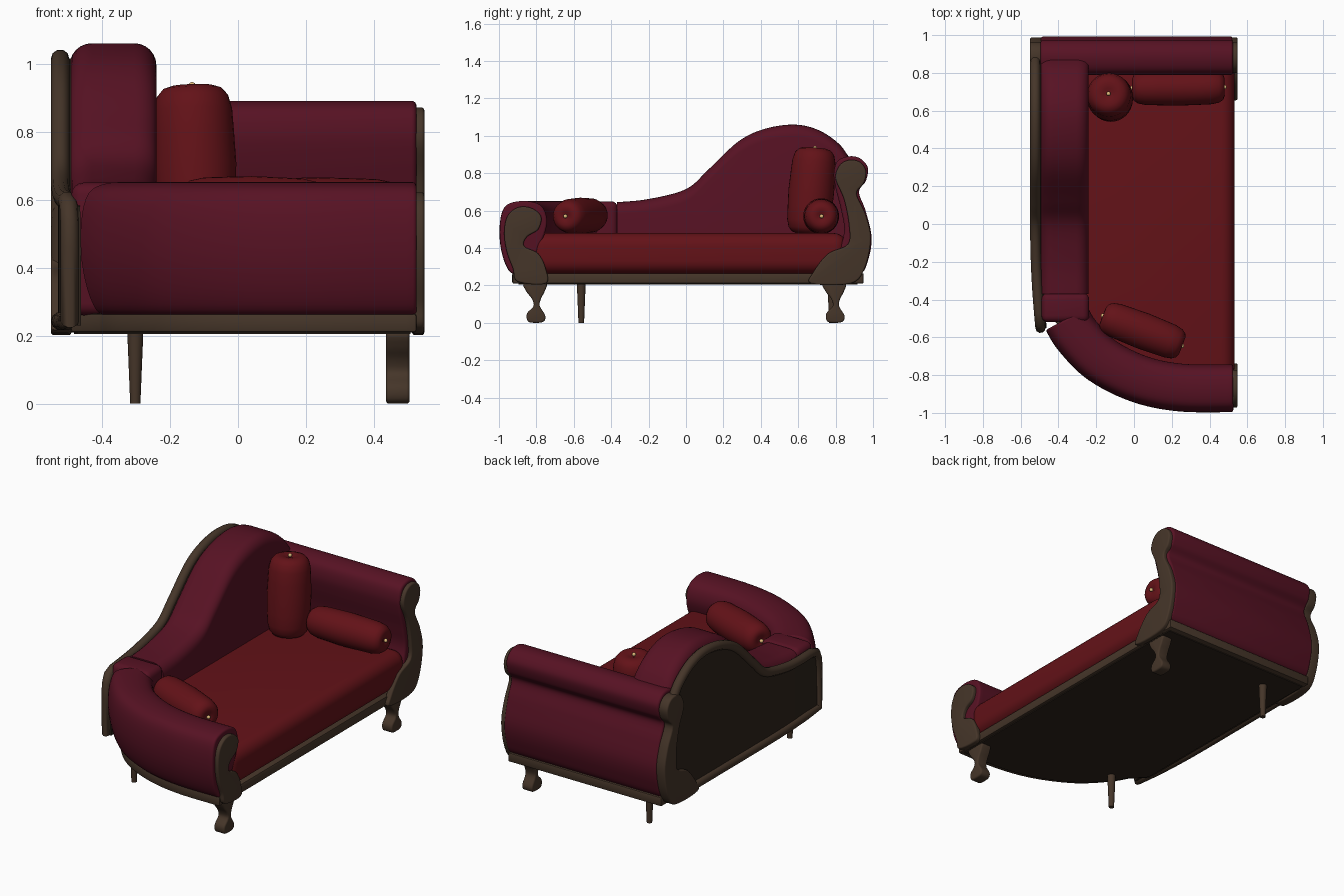
import bpy, bmesh, math
from mathutils import Vector

if "Cube" in bpy.data.objects:
    bpy.data.objects.remove(bpy.data.objects["Cube"])


def material(name, rgb):
    m = bpy.data.materials.new(name)
    m.diffuse_color = (*rgb, 1)
    m.use_nodes = True
    m.node_tree.nodes["Principled BSDF"].inputs["Base Color"].default_value = m.diffuse_color
    return m


WOOD = material("dark_wood", (0.060, 0.036, 0.022))
PANEL = material("shadow_wood", (0.026, 0.017, 0.011))
MAROON = material("maroon_fabric", (0.095, 0.006, 0.017))
RED = material("red_fabric", (0.125, 0.006, 0.009))
GOLD = material("gold", (0.75, 0.5, 0.2))


def spline(pts, closed=False, n=6):
    """Catmull-Rom samples through the points."""
    P = [Vector(p) for p in pts]
    c = len(P)
    get = (lambda i: P[i % c]) if closed else (lambda i: P[min(max(i, 0), c - 1)])
    out = []
    for i in range(c if closed else c - 1):
        a, b, d, e = get(i - 1), get(i), get(i + 1), get(i + 2)
        for k in range(n):
            t = k / n
            out.append(0.5 * (2 * b + (d - a) * t + (2 * a - 5 * b + 4 * d - e) * t * t
                              + (3 * b - a - 3 * d + e) * t ** 3))
    return out if closed else out + [P[-1]]


def loft(name, rings, mat, bevel=0, segs=4):
    """Skin a row of equal rings and cap both ends."""
    bm = bmesh.new()
    V = [[bm.verts.new(p) for p in r] for r in rings]
    n = len(V[0])
    for a, b in zip(V, V[1:]):
        for i in range(n):
            bm.faces.new((a[i], a[(i + 1) % n], b[(i + 1) % n], b[i]))
    bm.faces.new(V[0])
    bm.faces.new(V[-1])
    bmesh.ops.recalc_face_normals(bm, faces=bm.faces)
    me = bpy.data.meshes.new(name)
    bm.to_mesh(me)
    bm.free()
    me.materials.append(mat)
    ob = bpy.data.objects.new(name, me)
    bpy.context.collection.objects.link(ob)
    if bevel:
        m = ob.modifiers.new("round", 'BEVEL')
        m.width, m.segments, m.limit_method = bevel, segs, 'ANGLE'
        m.angle_limit = math.radians(50)
        m.use_clamp_overlap = False
    return ob


def prism_x(name, yz, x0, x1, mat, bevel=0):
    return loft(name, [[(x, p[0], p[1]) for p in yz] for x in (x0, x1)], mat, bevel)


def prism_z(name, xy, z0, z1, mat, bevel=0, segs=4):
    return loft(name, [[(p[0], p[1], z) for p in xy] for z in (z0, z1)], mat, bevel, segs)


def offset_path(path, d):
    out = []
    for i, p in enumerate(path):
        t = (path[min(i + 1, len(path) - 1)] - path[max(i - 1, 0)]).normalized()
        out.append(p + Vector((-t.y, t.x)) * d)
    return out


# low curved arm: rolled section swept round the corner
path = spline([(.525, -.868), (.25, -.865), (.03, -.82), (-.17, -.72), (-.30, -.59), (-.355, -.5)])
section = spline([(.05, .26), (.095, .31), (.124, .42), (.125, .54), (.10, .62), (.04, .648), (-.04, .648),
                  (-.10, .62), (-.125, .55), (-.11, .47), (-.07, .38), (-.05, .27)], True, 4)
columns = [offset_path(path, s.x) for s in section]
rings = [[(c[i].x, c[i].y, s.y) for c, s in zip(columns, section)] for i in range(len(path))]
loft("low_arm", rings, MAROON, .012)

# padded block joining the low arm to the back
prism_z("arm_joint", [(-.49, -.52), (-.237, -.52), (-.237, -.365), (-.49, -.365)], .26, .65, MAROON, .035)

# padded back with wave-shaped top
wave = spline([(-.37, .645), (-.2, .662), (0, .715), (.12, .82), (.28, .97), (.42, 1.037),
               (.58, 1.06), (.71, 1.03), (.82, .955), (.88, .87)])


def pad_ring(y, z, r=.065, x0=-.495, x1=-.24):
    pts = [(x0, y, .26)]
    for cx, a0 in ((x0 + r, 180), (x1 - r, 90)):
        for k in range(7):
            a = math.radians(a0 - 15 * k)
            pts.append((cx + r * math.cos(a), y, z - r + r * math.sin(a)))
    return pts + [(x1, y, .26)]


loft("back_pad", [pad_ring(p.x, p.y) for p in wave], MAROON)


# wooden back board and its raised rim
def bend(y):
    return .03 * (max(0, -y) / .57) ** 2


edge = [Vector(p) for p in ((-.55, .50), (-.545, .58), (-.525, .625), (-.47, .642))] + wave
board = []
for p in edge:
    b = bend(p.x)
    board.append([(-.53 + b, p.x, .23), (-.49 + b, p.x, .23),
                  (-.49 + b, p.x, p.y - .045), (-.53 + b, p.x, p.y - .045)])
loft("back_board", board, PANEL)
rim_pts = [(p.x, p.y - .045) for p in edge] + [(.88, .243)]
rim_pts += [(.88 - 1.43 * k / 10, .243) for k in range(1, 11)]
cu = bpy.data.curves.new("back_rim", 'CURVE')
cu.dimensions = '3D'
cu.bevel_depth, cu.bevel_resolution = .027, 3
sp = cu.splines.new('POLY')
sp.points.add(len(rim_pts) - 1)
for q, (y, z) in zip(sp.points, rim_pts):
    q.co = (-.523 + bend(y), y, z, 1)
sp.use_cyclic_u = True
cu.materials.append(WOOD)
bpy.context.collection.objects.link(bpy.data.objects.new("back_rim", cu))

# high scrolled arm
high = spline([(.80, .26), (.93, .26), (.975, .34), (.992, .46), (.96, .60), (.925, .70), (.962, .76),
               (.972, .83), (.93, .88), (.87, .89), (.81, .865), (.79, .80), (.80, .72), (.83, .6),
               (.845, .48), (.80, .32)], True)
prism_x("high_arm", high, -.495, .525, MAROON, .015)

# wooden scroll facings on the arm ends
high_face = spline([(.67, .21), (.88, .21), (.955, .29), (.988, .45), (.96, .58), (.912, .69), (.95, .745),
                    (.963, .81), (.93, .86), (.87, .87), (.82, .84), (.80, .77), (.845, .66), (.872, .52),
                    (.865, .42), (.76, .37), (.68, .27)], True, 5)
low_face = spline([(-.75, .21), (-.90, .22), (-.925, .29), (-.958, .38), (-.972, .48), (-.955, .57),
                   (-.90, .617), (-.83, .615), (-.775, .57), (-.79, .50), (-.85, .46), (-.865, .41),
                   (-.79, .37), (-.75, .29)], True, 5)
prism_x("high_arm_facing", high_face, .512, .548, WOOD, .009)
prism_x("low_arm_facing", low_face, .512, .548, WOOD, .009)
prism_x("rear_arm_facing", high_face, -.55, -.49, WOOD, .009)

# base rail following the arm curve, with dark underside
rail = [Vector((.525, .95)), Vector((-.5, .95)), Vector((-.49, -.45))]
rail += list(reversed(offset_path(path, .06)))
prism_z("base_rail", rail, .21, .265, WOOD, .008, 2)
prism_z("underside", [p * .965 for p in rail], .205, .215, PANEL)

# seat cushion
prism_z("seat", [(.532, .86), (-.36, .86), (-.36, -.45), (-.28, -.58), (-.1, -.73), (.15, -.83), (.532, -.83)],
        .262, .48, RED, .07, 6)


# round bolsters with a gold button at one end
def bolster(name, a, b, r):
    a, b = Vector(a), Vector(b)
    d = b - a
    L = d.length
    q = d.to_track_quat('Z', 'Y')
    half = [(.012, .08), (.004, .25), (0, .5), (.008, .72), (.03, .88), (.07, .97), (.14, 1)]
    prof = half + [(L / 2, 1.03)] + [(L - t, s) for t, s in reversed(half)]
    rings = [[a + q @ Vector((r * s * math.cos(k * math.pi / 16), r * s * math.sin(k * math.pi / 16), t))
              for k in range(32)] for t, s in prof]
    loft(name, rings, RED)
    for e, end in enumerate((a, b)):
        bpy.ops.mesh.primitive_uv_sphere_add(segments=12, ring_count=8, radius=.011, location=end)
        bpy.context.object.name = f"{name}_button_{e}"
        bpy.context.object.data.materials.append(GOLD)


bolster("upright_bolster", (-.12, .65, .475), (-.135, .69, .935), .119)
bolster("side_bolster", (-.01, .72, .57), (.48, .725, .57), .093)
bolster("low_bolster", (-.165, -.485, .575), (.255, -.645, .57), .094)

# scrolled front legs and tapered back legs
leg = spline([(-.865, .215), (-.855, .17), (-.825, .13), (-.815, .09), (-.85, .05), (-.845, .008),
              (-.80, 0), (-.76, .008), (-.753, .04), (-.782, .09), (-.775, .13), (-.755, .17), (-.75, .215)],
             True, 4)
for i, dy in enumerate((0, 1.6)):
    prism_x(f"front_leg_{i}", [(p.x + dy, p.y) for p in leg], .435, .505, WOOD, .01)
for i, y in enumerate((-.56, .78)):
    bpy.ops.mesh.primitive_cone_add(vertices=20, radius1=.015, radius2=.024, depth=.22, location=(-.302, y, .11))
    bpy.context.object.name = f"back_leg_{i}"
    bpy.context.object.data.materials.append(WOOD)

# bake modifiers and shade smooth
bpy.ops.object.select_all(action='SELECT')
bpy.context.view_layer.objects.active = bpy.data.objects["seat"]
bpy.ops.object.convert(target='MESH')
bpy.ops.object.select_all(action='SELECT')
bpy.ops.object.shade_smooth_by_angle(angle=math.radians(40))
